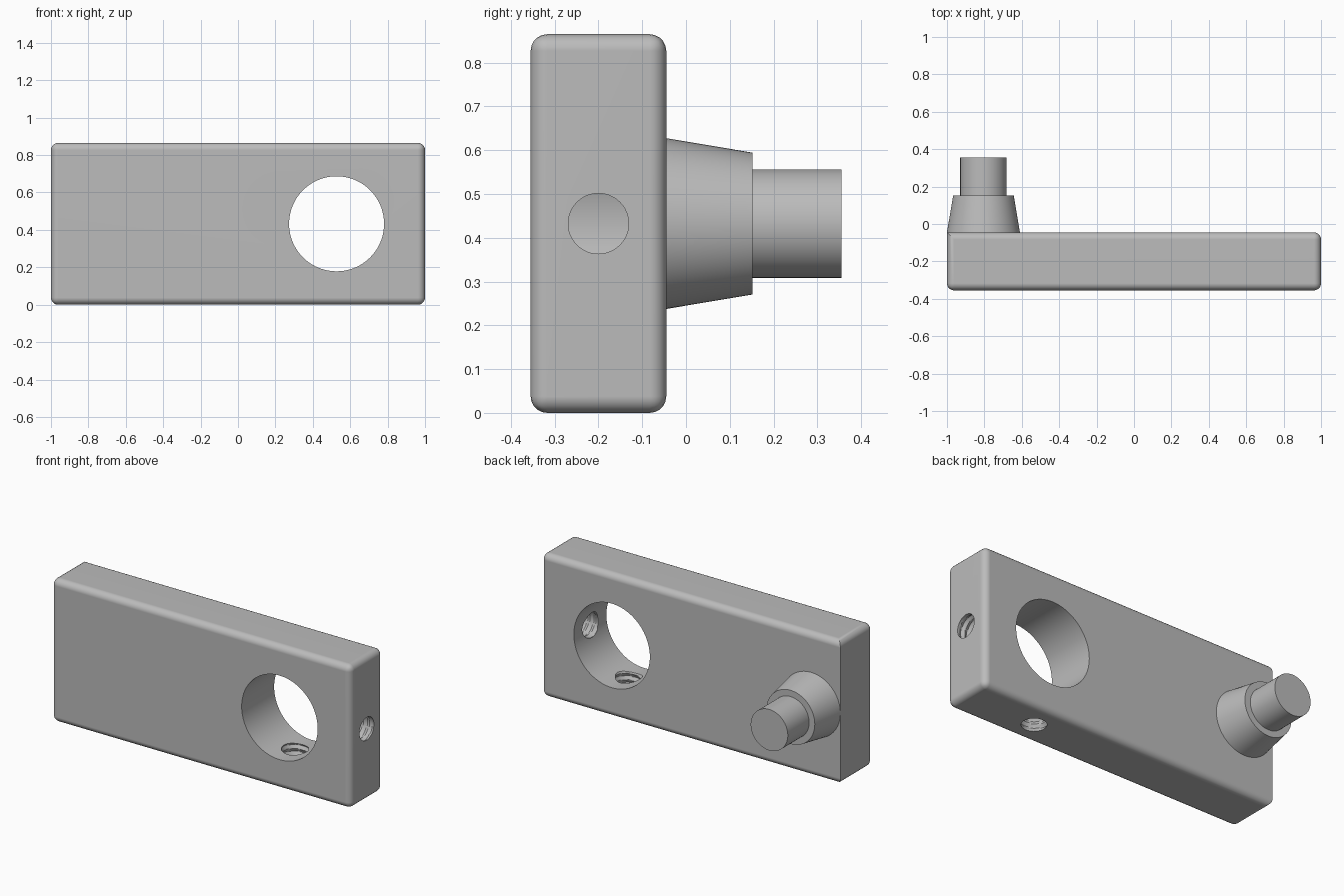
import bpy, bmesh, math
from mathutils import Matrix, Vector

if "Cube" in bpy.data.objects:
    bpy.data.objects.remove(bpy.data.objects["Cube"], do_unlink=True)

LENGTH, HEIGHT = 2.0, 0.865
FRONT, BACK = -0.355, -0.045
MID_Y, MID_Z = (FRONT + BACK) / 2, HEIGHT / 2
BORE_X, BORE_R = 0.527, 0.254
PEG_X = -0.805

grey = bpy.data.materials.new("plain grey")
grey.use_nodes = True
colour = (0.5, 0.5, 0.5, 1)
grey.diffuse_color = colour
grey.node_tree.nodes["Principled BSDF"].inputs["Base Color"].default_value = colour


def add_object(name, bm):
    bmesh.ops.recalc_face_normals(bm, faces=bm.faces)
    mesh = bpy.data.meshes.new(name)
    bm.to_mesh(mesh)
    bm.free()
    mesh.materials.append(grey)
    obj = bpy.data.objects.new(name, mesh)
    bpy.context.collection.objects.link(obj)
    return obj


def activate(obj):
    bpy.ops.object.select_all(action="DESELECT")
    obj.select_set(True)
    bpy.context.view_layer.objects.active = obj


def smooth(obj):
    activate(obj)
    bpy.ops.object.shade_smooth_by_angle(angle=math.radians(30))
    mod = obj.modifiers.new("weighted normals", "WEIGHTED_NORMAL")
    mod.keep_sharp = True


def tube(rings, segments, radius):
    """Capped solid along +z; radius is a function of height and angle."""
    bm = bmesh.new()
    loops = []
    for i, z in enumerate(rings):
        loop = []
        for s in range(segments):
            a = math.tau * s / segments
            r = radius(i, z, a)
            loop.append(bm.verts.new((r * math.cos(a), r * math.sin(a), z)))
        loops.append(loop)
    for low, high in zip(loops, loops[1:]):
        for s in range(segments):
            t = (s + 1) % segments
            bm.faces.new((low[s], low[t], high[t], high[s]))
    bm.faces.new(loops[0][::-1])
    bm.faces.new(loops[-1])
    return bm


def place(bm, origin, direction):
    turn = Vector((0, 0, 1)).rotation_difference(Vector(direction)).to_matrix().to_4x4()
    bm.transform(Matrix.Translation(origin) @ turn)
    return bm


# Arm: rounded bar, with the back edge at the peg end left sharp
bm = bmesh.new()
bmesh.ops.create_cube(bm, size=1)
bm.transform(Matrix.Translation((0, MID_Y, MID_Z))
             @ Matrix.Diagonal((LENGTH, BACK - FRONT, HEIGHT, 1)))
rounded = [e for e in bm.edges
           if not all(v.co.x < 0 and v.co.y > MID_Y for v in e.verts)]
bmesh.ops.bevel(bm, geom=rounded, offset=0.038, segments=5, profile=0.5,
                affect="EDGES", clamp_overlap=True)
arm = add_object("arm", bm)


# Cutters: the large bore and two threaded set screw holes that reach it
def thread(start):
    pitch, minor, depth = 0.04, 0.069, 0.012

    def radius(i, z, a):
        wave = abs(2 * ((z / pitch - a / math.tau) % 1) - 1)
        fade = min(max((z - start) / 0.015, 0), 1)
        return minor + depth * fade * wave
    return radius


def screw_cutter(name, length, origin, direction):
    rings = [-0.05 + i * 0.005 for i in range(int((length + 0.05) / 0.005))]
    return add_object(name, place(tube(rings, 48, thread(0.004)), origin, direction))


bore = place(tube((0, 1), 96, lambda i, z, a: BORE_R), (BORE_X, -0.7, MID_Z), (0, 1, 0))
cutters = [
    add_object("bore_cutter", bore),
    screw_cutter("end_screw_cutter", 0.3, (LENGTH / 2, MID_Y, MID_Z), (-1, 0, 0)),
    screw_cutter("bottom_screw_cutter", 0.28, (BORE_X, MID_Y, 0), (0, 0, 1)),
]
for cutter in cutters:
    cutter.hide_render = True
    mod = arm.modifiers.new("cut", "BOOLEAN")
    mod.operation, mod.solver, mod.object = "DIFFERENCE", "EXACT", cutter
    activate(arm)
    bpy.ops.object.modifier_apply(modifier=mod.name)
    bpy.data.objects.remove(cutter, do_unlink=True)
smooth(arm)

# Peg: tapered boss stepping down to a straight pin
steps = [(BACK, 0.195), (0.152, 0.162), (0.152, 0.124), (0.355, 0.124)]
peg = tube([y for y, r in steps], 96, lambda i, z, a: steps[i][1])
smooth(add_object("peg", place(peg, (PEG_X, 0, MID_Z), (0, 1, 0))))
